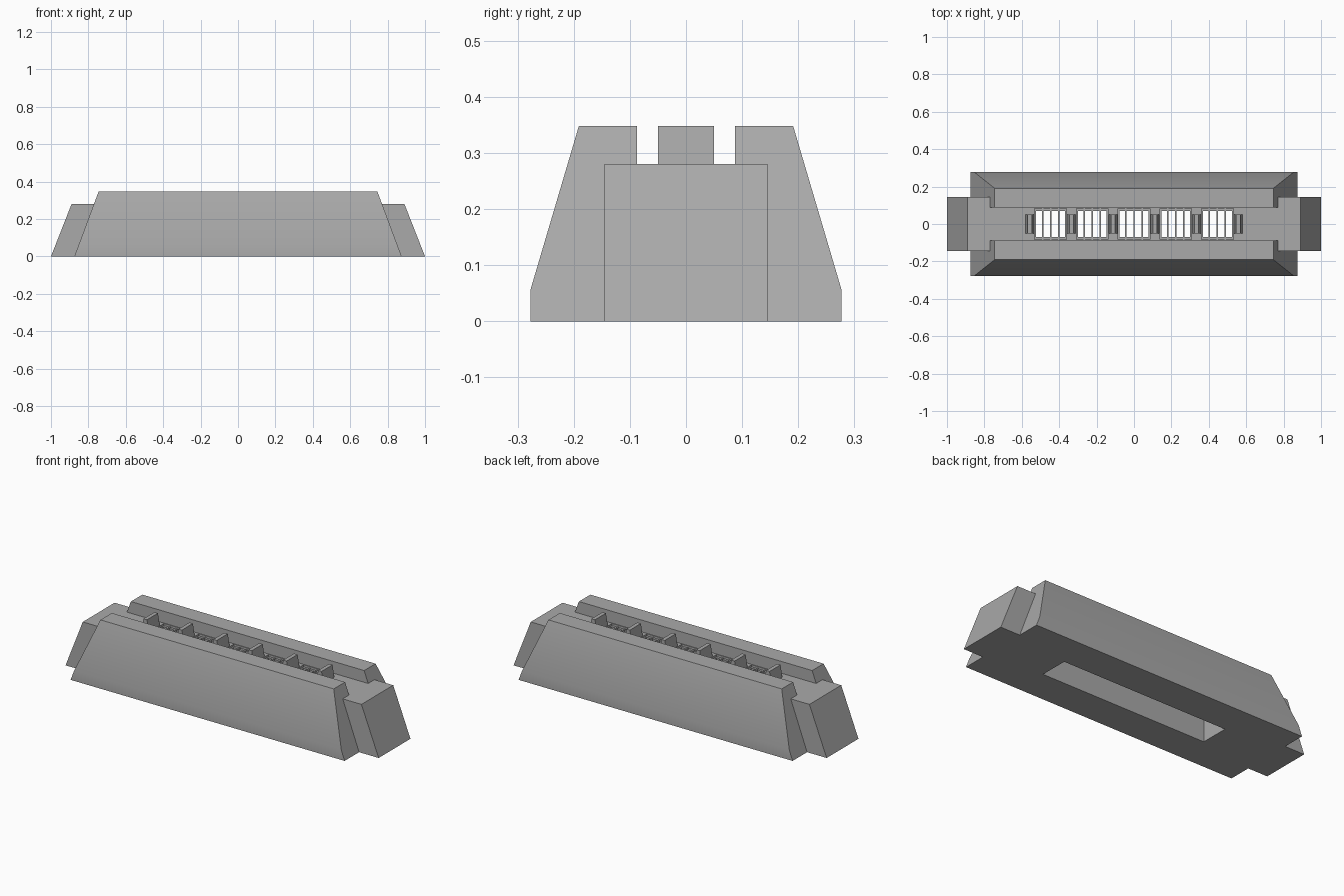
import bpy, bmesh

if "Cube" in bpy.data.objects:
    bpy.data.objects.remove(bpy.data.objects["Cube"], do_unlink=True)

# One flat grey for every part
grey = bpy.data.materials.new("plain grey")
grey.use_nodes = True
colour = (0.4, 0.4, 0.4, 1)
grey.diffuse_color = colour
grey.node_tree.nodes["Principled BSDF"].inputs["Base Color"].default_value = colour

TOP, FLOOR = 0.348, 0.28
PITCH, HOLE = 0.223, 0.17
HALF_Y = 0.083


def add_object(name, bm):
    bmesh.ops.recalc_face_normals(bm, faces=bm.faces)
    mesh = bpy.data.meshes.new(name)
    bm.to_mesh(mesh)
    bm.free()
    mesh.materials.append(grey)
    obj = bpy.data.objects.new(name, mesh)
    bpy.context.collection.objects.link(obj)
    return obj


def sloped_prism(name, profile, base_x, slope, centre=0):
    """Extrude a y-z profile along x, with both ends leaning inward by slope."""
    bm = bmesh.new()
    z0 = min(z for y, z in profile)
    rings = [[bm.verts.new((centre + s * (base_x - slope * (z - z0)), y, z))
              for y, z in profile] for s in (-1, 1)]
    n = len(profile)
    for ring in rings:
        bm.faces.new(ring)
    for i in range(n):
        j = (i + 1) % n
        bm.faces.new((rings[0][i], rings[0][j], rings[1][j], rings[1][i]))
    return add_object(name, bm)


def block(name, x, y, half_x, half_y, z0, z1):
    profile = [(y - half_y, z0), (y + half_y, z0), (y + half_y, z1), (y - half_y, z1)]
    return sloped_prism(name, profile, half_x, 0, x)


def boolean(target, other, operation):
    mod = target.modifiers.new(operation.title(), "BOOLEAN")
    mod.operation, mod.object, mod.solver = operation, other, "EXACT"
    bpy.context.view_layer.objects.active = target
    bpy.ops.object.modifier_apply(modifier=mod.name)
    bpy.data.objects.remove(other, do_unlink=True)


# Main body with the long channel in its top
half = [(0.277, 0), (0.277, 0.057), (0.191, TOP), (0.087, TOP), (0.087, FLOOR)]
body = sloped_prism("body", half + [(-y, z) for y, z in reversed(half)],
                    0.875, 0.13 / TOP)

# Tongue sticking out at both ends
tongue = sloped_prism("tongue", [(-0.145, 0), (0.145, 0), (0.145, FLOOR), (-0.145, FLOOR)],
                      1.0, 0.11 / FLOOR)
boolean(body, tongue, "UNION")

# Chamber open at the bottom, then five holes up to the channel floor
boolean(body, block("chamber_cutter", 0, 0, 0.53, HALF_Y, -0.1, 0.22), "DIFFERENCE")
holes = [(i - 2) * PITCH for i in range(5)]
for x in holes:
    boolean(body, block("hole_cutter", x, 0, HOLE / 2, HALF_Y, 0.1, 0.32), "DIFFERENCE")

# Thin bars and end rails in each hole
for x in holes:
    for k in (-1, 0, 1):
        block("grille_bar", x + k * 0.043, 0, 0.004, HALF_Y, 0.245, 0.272)
    for s in (-1, 1):
        block("grille_rail", x, s * 0.076, HOLE / 2, 0.007, 0.24, 0.268)
        block("grille_edge", x + s * 0.081, 0, 0.004, HALF_Y, 0.24, 0.268)

# Tapered fins between and beside the holes
for i in range(6):
    profile = [(-0.05, FLOOR), (0.05, FLOOR), (0.05, TOP), (-0.05, TOP)]
    sloped_prism("fin", profile, 0.023, 0.012 / (TOP - FLOOR), (i - 2.5) * PITCH)

# Soft shading across the shallow bend of the long sides
bpy.ops.object.select_all(action="DESELECT")
body.select_set(True)
bpy.context.view_layer.objects.active = body
bpy.ops.object.shade_smooth_by_angle(angle=0.52)
